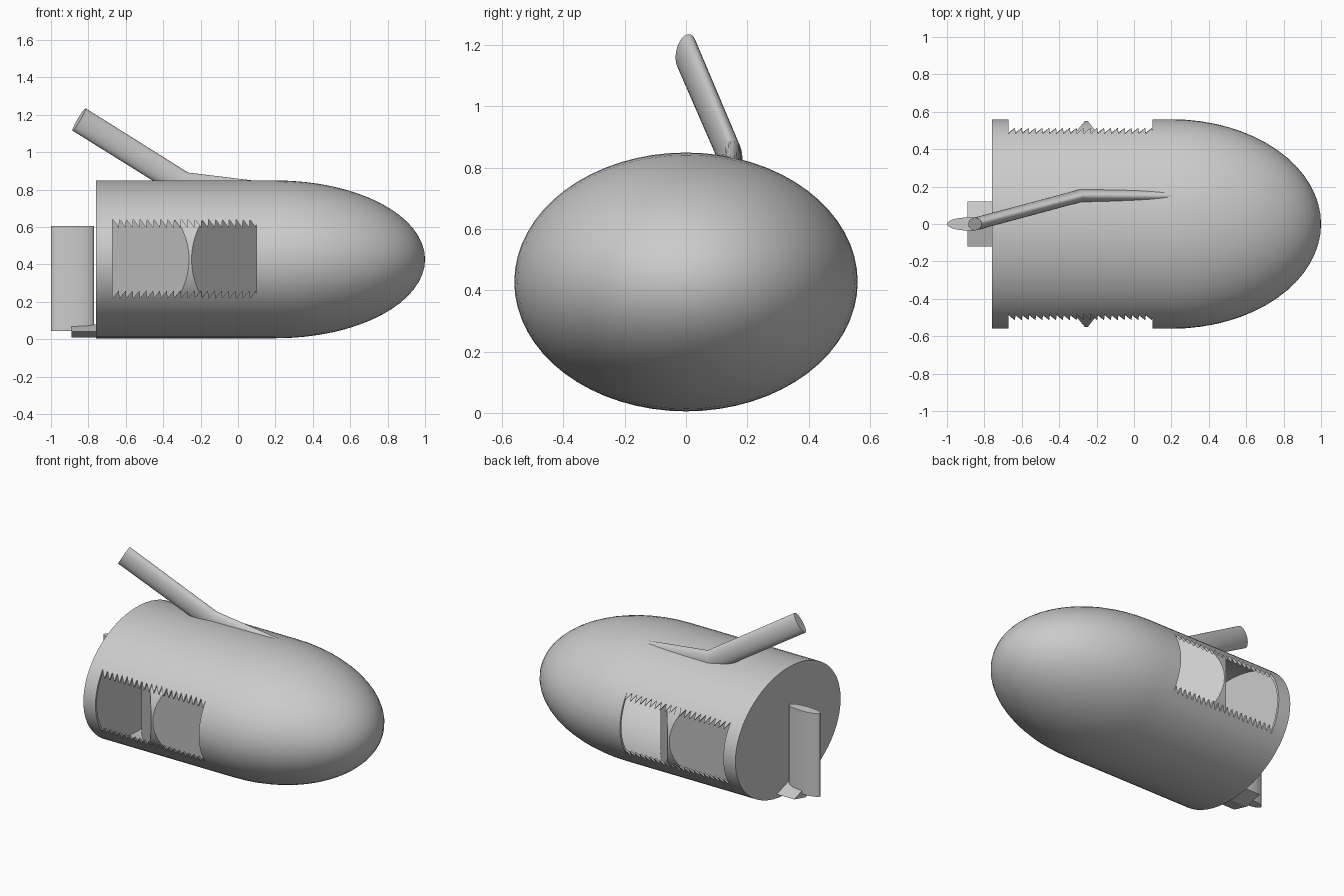
import bpy, bmesh, math
from mathutils import Vector

default = bpy.data.objects.get("Cube")
if default:
    bpy.data.objects.remove(default, do_unlink=True)

# One grey material for every part
grey = bpy.data.materials.new("plain grey")
grey.use_nodes = True
COLOUR = (0.6, 0.6, 0.6, 1)
grey.diffuse_color = COLOUR
grey.node_tree.nodes["Principled BSDF"].inputs["Base Color"].default_value = COLOUR

MID_Z, HALF_Y, HALF_Z = 0.427, 0.56, 0.422
REAR, SHOULDER, NOSE = -0.76, 0.2, 1.0
SIDES = 64


def loft(name, rings):
    """Skin equal-length rings of points and cap both ends."""
    bm = bmesh.new()
    loops = [[bm.verts.new(p) for p in ring] for ring in rings]
    n = len(loops[0])
    for a, b in zip(loops, loops[1:]):
        for i in range(n):
            j = (i + 1) % n
            bm.faces.new((a[i], a[j], b[j], b[i]))
    bm.faces.new(loops[0][::-1])
    bm.faces.new(loops[-1])
    bmesh.ops.remove_doubles(bm, verts=bm.verts, dist=1e-6)
    bmesh.ops.recalc_face_normals(bm, faces=bm.faces)
    mesh = bpy.data.meshes.new(name)
    bm.to_mesh(mesh)
    bm.free()
    mesh.materials.append(grey)
    obj = bpy.data.objects.new(name, mesh)
    bpy.context.collection.objects.link(obj)
    return obj


def activate(obj):
    bpy.ops.object.select_all(action="DESELECT")
    obj.select_set(True)
    bpy.context.view_layer.objects.active = obj


def smooth(obj, degrees=30):
    activate(obj)
    bpy.ops.object.shade_smooth_by_angle(angle=math.radians(degrees))


def combine(obj, tool, operation):
    """Apply a boolean and discard the tool."""
    tool.hide_render = True
    mod = obj.modifiers.new("cut", "BOOLEAN")
    mod.operation, mod.solver, mod.object = operation, "EXACT", tool
    activate(obj)
    bpy.ops.object.modifier_apply(modifier=mod.name)
    bpy.data.objects.remove(tool, do_unlink=True)


def ellipse(centre, u, v, n):
    angles = [math.tau * i / n for i in range(n)]
    return [centre + u * math.cos(a) + v * math.sin(a) for a in angles]


def bullet(name, inset):
    """Elliptical tube with a rounded nose, inset all round."""
    stations = [(REAR + inset, 1.0)]
    steps = 16
    for i in range(steps):
        t = i / steps * math.pi / 2
        stations.append((SHOULDER + (NOSE - SHOULDER - inset) * math.sin(t), math.cos(t)))
    stations.append((NOSE - inset, 0.004))
    return loft(name, [ellipse(Vector((x, 0, MID_Z)),
                               Vector((0, (HALF_Y - inset) * r, 0)),
                               Vector((0, 0, (HALF_Z - inset) * r)), SIDES)
                       for x, r in stations])


def prism(name, points, place, low, high):
    """Extrude a 2D outline between two depths."""
    return loft(name, [[place(a, b, d) for a, b in points] for d in (low, high)])


# Hollow hull
hull = bullet("hull", 0)
combine(hull, bullet("hull_hollow", 0.015), "DIFFERENCE")

# Side openings with saw-toothed upper and lower edges
LEFT, RIGHT, TEETH = -0.67, 0.10, 21
pitch = (RIGHT - LEFT) / TEETH
upper, lower = [], []
for i in range(TEETH):
    x = LEFT + i * pitch
    upper += [(x, 0.64), (x + pitch * 0.9, 0.595)]
    lower += [(x, 0.22), (x + pitch * 0.9, 0.26)]
upper.append((RIGHT, 0.64))
lower.append((RIGHT, 0.22))
opening = prism("opening_cutter", upper + lower[::-1],
                lambda x, z, y: Vector((x, y, z)), -0.8, 0.8)
combine(hull, opening, "DIFFERENCE")
smooth(hull)

# Wedge-sided column between the two openings
column = prism("inner_column",
               [(-0.255, -0.56), (0.19, 0), (-0.72, 0.0), (-0.255, 0.56)][:2]
               + [(-0.255, 0.56), (-0.72, 0)],
               lambda x, y, z: Vector((x, y, z)), -0.1, 1.0)
combine(column, bullet("column_trim", 0.008), "INTERSECT")
smooth(column)

# Bent oval tube rising from the deck
path = [Vector(p) for p in ((-0.85, 0, 1.175), (-0.29, 0.15, 0.825), (0.35, 0.15, 0.745))]
first = (path[1] - path[0]).normalized()
second = (path[2] - path[1]).normalized()
rings = []
for point, along in zip(path, (first, (first + second).normalized(), second)):
    across = Vector((0, 0, 1)).cross(along).normalized()
    rings.append(ellipse(point, across * 0.034, along.cross(across) * 0.07, 32))
smooth(loft("bent_tube", rings), 25)

# Upright rudder with an oval section
smooth(loft("rudder", [ellipse(Vector((-0.885, 0, z)), Vector((0.115, 0, 0)),
                               Vector((0, 0.035, 0)), 32) for z in (0.045, 0.605)]))

# Small diamond-section block under the rudder
prism("tail_block", [(-0.12, 0.042), (0, 0.01), (0.12, 0.042), (0, 0.08)],
      lambda y, z, x: Vector((x, y, z)), -0.89, -0.755)
